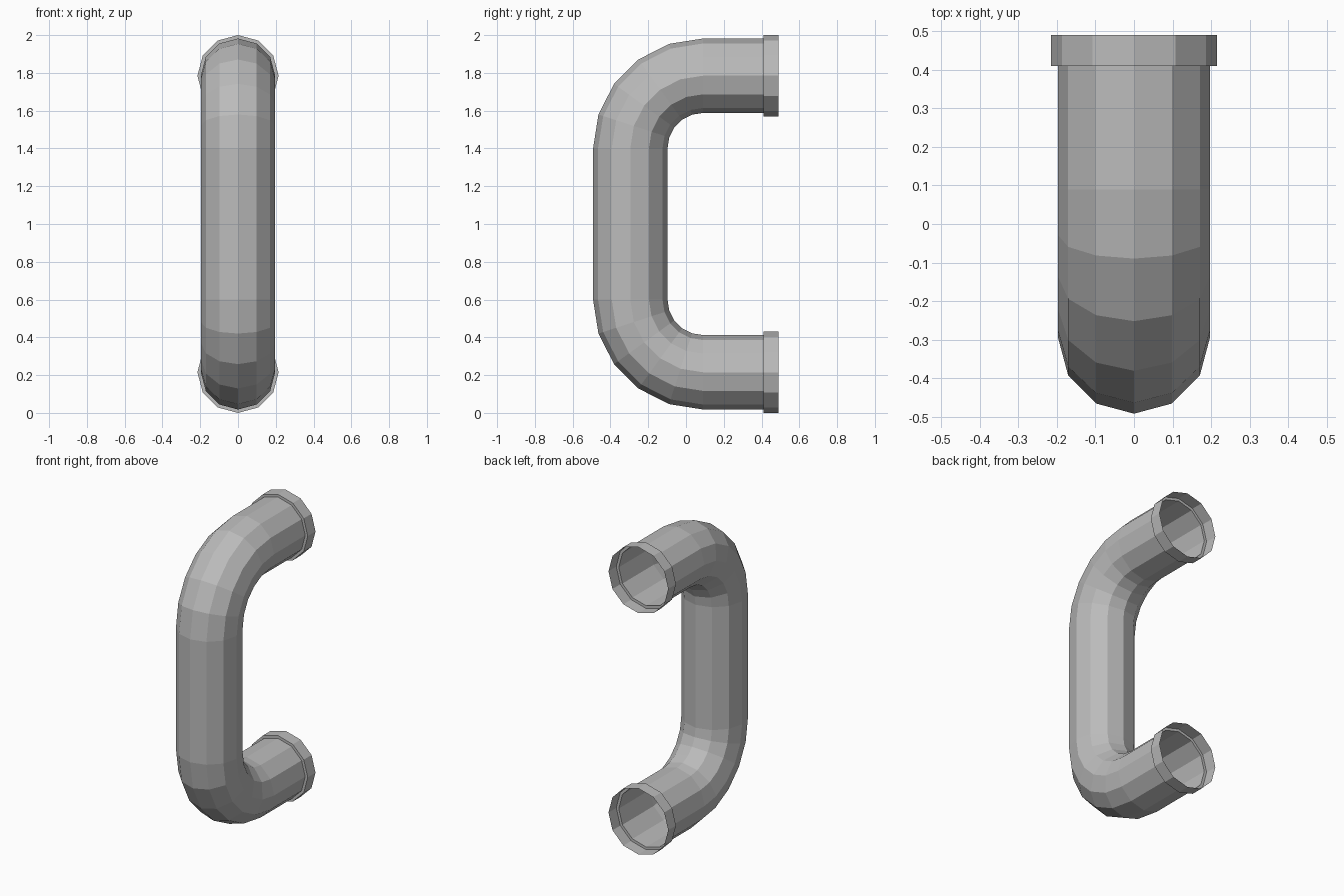
import bpy, bmesh, math
from mathutils import Vector

SIDES = 12
PIPE_R, COLLAR_R = 0.197, 0.215
STEM_Y, BEND_R, BEND_STEPS = -0.295, 0.385, 5
ARM_Z = 1.785            # height of the upper arm's axis
COLLAR_Y, END_Y = 0.41, 0.49

if "Cube" in bpy.data.objects:
    bpy.data.objects.remove(bpy.data.objects["Cube"], do_unlink=True)

grey = bpy.data.materials.new("pipe grey")
grey.use_nodes = True
colour = (0.5, 0.5, 0.5, 1)
grey.diffuse_color = colour
grey.node_tree.nodes["Principled BSDF"].inputs["Base Color"].default_value = colour


def tube(name, stations):
    """Open tube through (y, z, radius, angle) rings; angle tilts the ring about x."""
    bm = bmesh.new()
    rings = []
    for y, z, radius, angle in stations:
        outward = Vector((0, -math.cos(angle), math.sin(angle)))
        ring = []
        for i in range(SIDES):
            t = 2 * math.pi * i / SIDES
            p = Vector((0, y, z)) + radius * (math.cos(t) * outward + math.sin(t) * Vector((1, 0, 0)))
            ring.append(bm.verts.new(p))
        rings.append(ring)
    for a, b in zip(rings, rings[1:]):
        for i in range(SIDES):
            j = (i + 1) % SIDES
            bm.faces.new((a[i], a[j], b[j], b[i]))
    mesh = bpy.data.meshes.new(name)
    bm.to_mesh(mesh)
    bm.free()
    mesh.materials.append(grey)
    obj = bpy.data.objects.new(name, mesh)
    bpy.context.collection.objects.link(obj)
    return obj


# Bent pipe: lower arm, lower bend, stem, upper bend, upper arm
half = []
for k in range(BEND_STEPS + 1):
    a = math.pi / 2 * k / BEND_STEPS
    half.append((STEM_Y + BEND_R * (1 - math.cos(a)),
                 ARM_Z - BEND_R * (1 - math.sin(a)), PIPE_R, a))
half.append((COLLAR_Y, ARM_Z, PIPE_R, math.pi / 2))
lower = [(y, 2 - z, r, -a) for y, z, r, a in reversed(half)]
tube("bent_pipe", lower + half)

# Hollow collars: a flat step outward, then a short sleeve
for name, z in (("upper_collar", ARM_Z), ("lower_collar", 2 - ARM_Z)):
    tube(name, [(COLLAR_Y, z, PIPE_R, math.pi / 2),
                (COLLAR_Y, z, COLLAR_R, math.pi / 2),
                (END_Y, z, COLLAR_R, math.pi / 2)])
